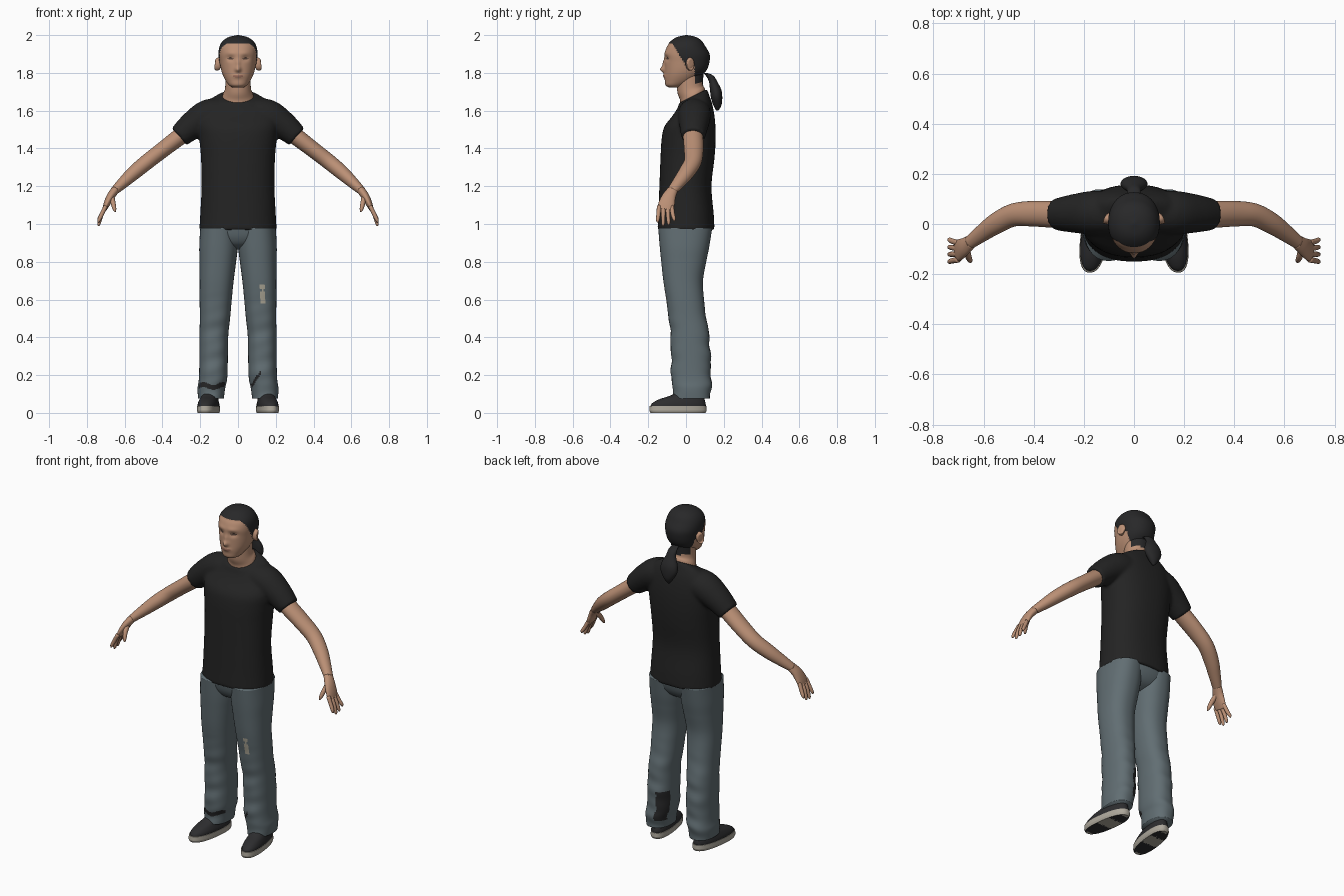
import bpy, bmesh, math
from mathutils import Vector

cube = bpy.data.objects.get("Cube")
if cube:
    bpy.data.objects.remove(cube)


def material(name, r, g, b):
    m = bpy.data.materials.new(name)
    m.use_nodes = True
    m.diffuse_color = (r, g, b, 1)
    node = m.node_tree.nodes["Principled BSDF"]
    node.inputs["Base Color"].default_value = (r, g, b, 1)
    node.inputs["Roughness"].default_value = 0.8
    return m


SKIN = material("skin", .50, .28, .18)
LIP = material("lip", .34, .16, .11)
EYE = material("eye", .10, .06, .045)
BLACK = material("hair_black", .021, .021, .022)
SHIRT = material("shirt_black", .017, .017, .017)
DENIM = material("denim", .12, .155, .17)
FRAY = material("frayed_cloth", .42, .39, .31)
SHOE = material("shoe_charcoal", .026, .026, .028)
SOLE = material("sole_cream", .42, .39, .33)


def spline(rows, steps, linear):
    """Fill in rows between the given ones."""
    out = []
    for i in range(len(rows) - 1):
        p0, p1, p2 = rows[max(i - 1, 0)], rows[i], rows[i + 1]
        p3 = rows[min(i + 2, len(rows) - 1)]
        for k in range(steps):
            t = k / steps
            if linear:
                out.append([b + (c - b) * t for b, c in zip(p1, p2)])
            else:
                out.append([b + .5 * t * (c - a + t * (2*a - 5*b + 4*c - d + t * (3*(b - c) + d - a)))
                            for a, b, c, d in zip(p0, p1, p2, p3)])
    return out + [list(rows[-1])]


def loft(bm, rows, side=1, tube=False, steps=5, seg=32, power=2.0, linear=False):
    """Skin rings (x, y, z, a, b, tilt); level rings, or square to the path if tube."""
    rows = spline([tuple(r) + (0,) * (6 - len(r)) for r in rows], steps, linear)
    rings = []
    for i, (x, y, z, a, b, tilt) in enumerate(rows):
        u, v = Vector((1, 0, 0)), Vector((0, 1, tilt))
        if tube:
            t = Vector(rows[min(i + 1, len(rows) - 1)][:3]) - Vector(rows[max(i - 1, 0)][:3])
            t.normalize()
            v = Vector((0, 1, 0))
            v = (v - t * v.dot(t)).normalized()
            u = t.cross(v)
        ring = []
        for k in range(seg):
            ang = math.tau * k / seg
            c, s = math.cos(ang), math.sin(ang)
            c = math.copysign(abs(c) ** (2 / power), c)
            s = math.copysign(abs(s) ** (2 / power), s)
            p = Vector((x, y, z)) + u * a * c + v * b * s
            ring.append(bm.verts.new((p.x * side, p.y, p.z)))
        rings.append(ring)
    for r, q in zip(rings, rings[1:]):
        for k in range(seg):
            bm.faces.new((r[k], r[k - 1], q[k - 1], q[k]))
    bm.faces.new(rings[0])
    bm.faces.new(rings[-1][::-1])


def finish(name, bm, mats, paint=None, warp=None):
    if warp:
        for v in bm.verts:
            v.co += warp(v.co)
    bmesh.ops.recalc_face_normals(bm, faces=bm.faces)
    for f in bm.faces:
        f.smooth = True
        if paint:
            f.material_index = mats.index(paint(f.calc_center_median(), f.normal))
    me = bpy.data.meshes.new(name)
    bm.to_mesh(me)
    bm.free()
    for m in mats:
        me.materials.append(m)
    ob = bpy.data.objects.new(name, me)
    bpy.context.collection.objects.link(ob)
    return ob


def bell(d, w):
    return math.exp(-(d / w) ** 2)


# Head: hair, eyes and lips are painted by position
def hairline(z):
    if z > 1.955:
        return -1
    if z > 1.84:
        return -.002 - (z - 1.84) * .6
    return .045 if z > 1.765 else 1


def head_paint(c, n):
    if c.y > hairline(c.z):
        return BLACK
    if c.y < -.05:
        ax = abs(c.x)
        if ((ax - .04) / .017) ** 2 + ((c.z - 1.877) / .006) ** 2 < 1:
            return EYE
        if (c.x / .027) ** 2 + ((c.z - 1.783) / .008) ** 2 < 1:
            return LIP
    return SKIN


def face_shape(c):
    d = Vector((0, 0, 0))
    if c.y < -.02:
        ax = abs(c.x)
        d.y -= .024 * bell(c.x, .014) * bell(c.z - 1.818, .016)
        d.y -= .010 * bell(c.x, .011) * bell(c.z - 1.85, .022)
        d.y += .009 * bell(ax - .04, .02) * bell(c.z - 1.876, .014)
        d.y -= .004 * bell(ax - .035, .03) * bell(c.z - 1.905, .012)
        d.y -= .008 * bell(c.x, .025) * bell(c.z - 1.783, .012)
    if c.y > hairline(c.z):
        d += Vector((c.x, c.y, 0)) * .03
    return d


bm = bmesh.new()
loft(bm, [(0, -.06, 1.722, .028, .03), (0, -.054, 1.735, .048, .054),
          (0, -.031, 1.76, .066, .081), (0, -.014, 1.79, .081, .099),
          (0, -.002, 1.82, .09, .111), (0, .004, 1.86, .096, .117),
          (0, .004, 1.90, .1, .117), (0, 0, 1.94, .095, .1),
          (0, .002, 1.97, .077, .078), (0, .003, 1.99, .047, .048),
          (0, .003, 2.0, .004, .004)], steps=8, seg=96, power=2.15)
finish("head", bm, [SKIN, LIP, EYE, BLACK], head_paint, face_shape)

bm = bmesh.new()
loft(bm, [(0, .037, 1.645, .088, .07, .5), (0, .034, 1.685, .08, .065, .5),
          (0, .022, 1.72, .068, .068, .3), (0, .022, 1.80, .068, .072, .2)], seg=48)
finish("neck", bm, [SKIN, BLACK],
       lambda c, n: BLACK if c.y > .045 and c.z > 1.745 else SKIN)

bm = bmesh.new()
loft(bm, [(0, .10, 1.80, .02, .012), (0, .125, 1.785, .026, .02), (0, .143, 1.755, .03, .022),
          (0, .157, 1.71, .05, .03), (0, .162, 1.67, .052, .03),
          (0, .166, 1.63, .03, .022), (0, .166, 1.60, .006, .006)])
finish("ponytail", bm, [BLACK])

# Shirt: body and sleeves fused into one cloth surface
bm = bmesh.new()
loft(bm, [(0, 0, .968, .205, .151), (0, 0, 1.05, .2, .147), (0, -.003, 1.2, .193, .138),
          (0, .008, 1.35, .196, .143), (0, .014, 1.45, .205, .143),
          (0, .02, 1.53, .213, .134, .1), (0, .035, 1.6, .2, .106, .25),
          (0, .039, 1.648, .155, .084, .4), (0, .038, 1.678, .094, .074, .5)],
     power=2.3, seg=48)
for s in (1, -1):
    loft(bm, [(.04, .045, 1.595, .07, .08), (.15, .045, 1.577, .085, .088),
              (.235, .042, 1.527, .075, .078), (.312, .038, 1.462, .06, .063)], s, tube=True)
shirt = finish("t_shirt", bm, [SHIRT])
rm = shirt.modifiers.new("fuse", 'REMESH')
rm.mode = 'VOXEL'
rm.voxel_size = .009
rm.use_smooth_shade = True
sm = shirt.modifiers.new("soften", 'SMOOTH')
sm.factor = .5
sm.iterations = 6


# Trousers: worn patches follow position and direction
def denim_paint(c, n):
    x, y, z = c
    if n.y < -.3:
        if .58 < z < .68 and abs(x - .13) < .006 + .011 * abs(math.sin((z - .65) * 32)):
            return FRAY
        if x < 0 and abs(z - .142 - .008 * math.sin(x * 60)) < .013:
            return BLACK
        if .07 < x < .12 and abs(z - .17 - (x - .09) * 1.6) < .012:
            return BLACK
    if x > 0 and n.y - n.x > 1.2 and .12 < z < .3:
        return BLACK
    return DENIM


def wrinkles(c):
    fade = max(0, min(1, (.65 - c.z) * 3))
    wave = math.sin(c.z * 42 + 14 * c.y) + .6 * math.sin(c.z * 75 - 20 * c.x)
    return Vector((0, math.copysign(1, c.y - .02) * abs(c.y - .02) * .03, 0)) * wave * fade


LEG = [(.143, .03, .075, .068, .098), (.141, .03, .13, .073, .102), (.131, .028, .2, .075, .105),
       (.128, .021, .4, .076, .102), (.122, .008, .5, .08, .099), (.118, -.005, .6, .085, .1),
       (.113, -.015, .7, .09, .105), (.107, -.012, .8, .097, .119),
       (.103, -.008, .88, .102, .131), (.1, -.004, .98, .1, .143)]
HAND = [(.65, -.07, 1.18, .022, .028), (.675, -.09, 1.145, .021, .036),
        (.695, -.103, 1.105, .017, .043), (.708, -.11, 1.075, .011, .04)]
ARM = [(.2, .04, 1.545, .045, .05), (.305, .038, 1.465, .045, .053), (.4, .041, 1.392, .042, .051),
       (.48, .036, 1.33, .041, .046), (.55, .002, 1.272, .038, .042),
       (.61, -.04, 1.217, .03, .034), (.655, -.074, 1.175, .022, .027)]


# Shoe underside has dark pads at toe and heel
def sole_paint(c, n):
    pad = abs(c.y + .12) < .055 or abs(c.y - .055) < .035
    return SHOE if n.z < -.9 and pad and .1 < abs(c.x) < .215 else SOLE


def toe_out(c):
    return Vector((math.copysign(.13, c.x) * -c.y, 0, 0))


for s, tag in ((1, "left"), (-1, "right")):
    bm = bmesh.new()
    loft(bm, LEG, s, steps=14, seg=72, power=2.3)
    finish(tag + "_trouser_leg", bm, [DENIM, FRAY, BLACK], denim_paint, wrinkles)

    bm = bmesh.new()
    loft(bm, ARM, s, tube=True, steps=6)
    finish(tag + "_arm", bm, [SKIN])

    # Hand with four fingers and a thumb
    bm = bmesh.new()
    loft(bm, HAND, s, tube=True)
    for i in range(4):
        y = -.142 + i * .022
        tip = -.15 + i * .029
        low = (1.008, .99, .995, 1.015)[i]
        loft(bm, [(.7, y, 1.095, .011, .012), (.722, (y + tip) / 2, 1.05, .011, .011),
                  (.736, tip, low + .012, .009, .009), (.739, tip, low, .003, .003)],
             s, tube=True, seg=12, steps=3)
    loft(bm, [(.668, -.09, 1.15, .013, .016), (.662, -.125, 1.115, .013, .014),
              (.654, -.145, 1.08, .01, .01), (.65, -.151, 1.064, .003, .003)],
         s, tube=True, seg=12, steps=3)
    finish(tag + "_hand", bm, [SKIN])

    bm = bmesh.new()
    loft(bm, [(.088, .02, 1.845, .008, .012), (.1, .018, 1.845, .032, .02),
              (.111, .024, 1.848, .034, .023), (.115, .026, 1.848, .02, .012)], s, tube=True, seg=20)
    finish(tag + "_ear", bm, [SKIN])

    bm = bmesh.new()
    loft(bm, [(.151, -.042, 0, .001, .002), (.151, -.042, 0, .052, .146),
              (.151, -.042, .012, .056, .152), (.151, -.042, .036, .055, .15)],
         s, steps=8, seg=64, power=2.4, linear=True)
    sole = finish(tag + "_sole", bm, [SOLE, SHOE], sole_paint, toe_out)
    bpy.context.view_layer.objects.active = sole
    sole.select_set(True)
    bpy.ops.object.shade_smooth_by_angle(angle=math.radians(35))
    sole.select_set(False)

    bm = bmesh.new()
    loft(bm, [(.151, -.042, .03, .053, .147), (.151, -.038, .05, .052, .142),
              (.151, -.022, .072, .046, .12), (.149, .01, .095, .04, .085),
              (.147, .03, .13, .036, .06)], s, power=2.3)
    finish(tag + "_shoe", bm, [SHOE], None, toe_out)

# Seat of the trousers, joining both legs
bm = bmesh.new()
loft(bm, [(0, -.004, .865, .07, .05), (0, -.004, .89, .13, .1),
          (0, -.003, .93, .19, .128), (0, -.002, .985, .2, .143)], seg=48, power=2.3)
finish("trouser_seat", bm, [DENIM])
